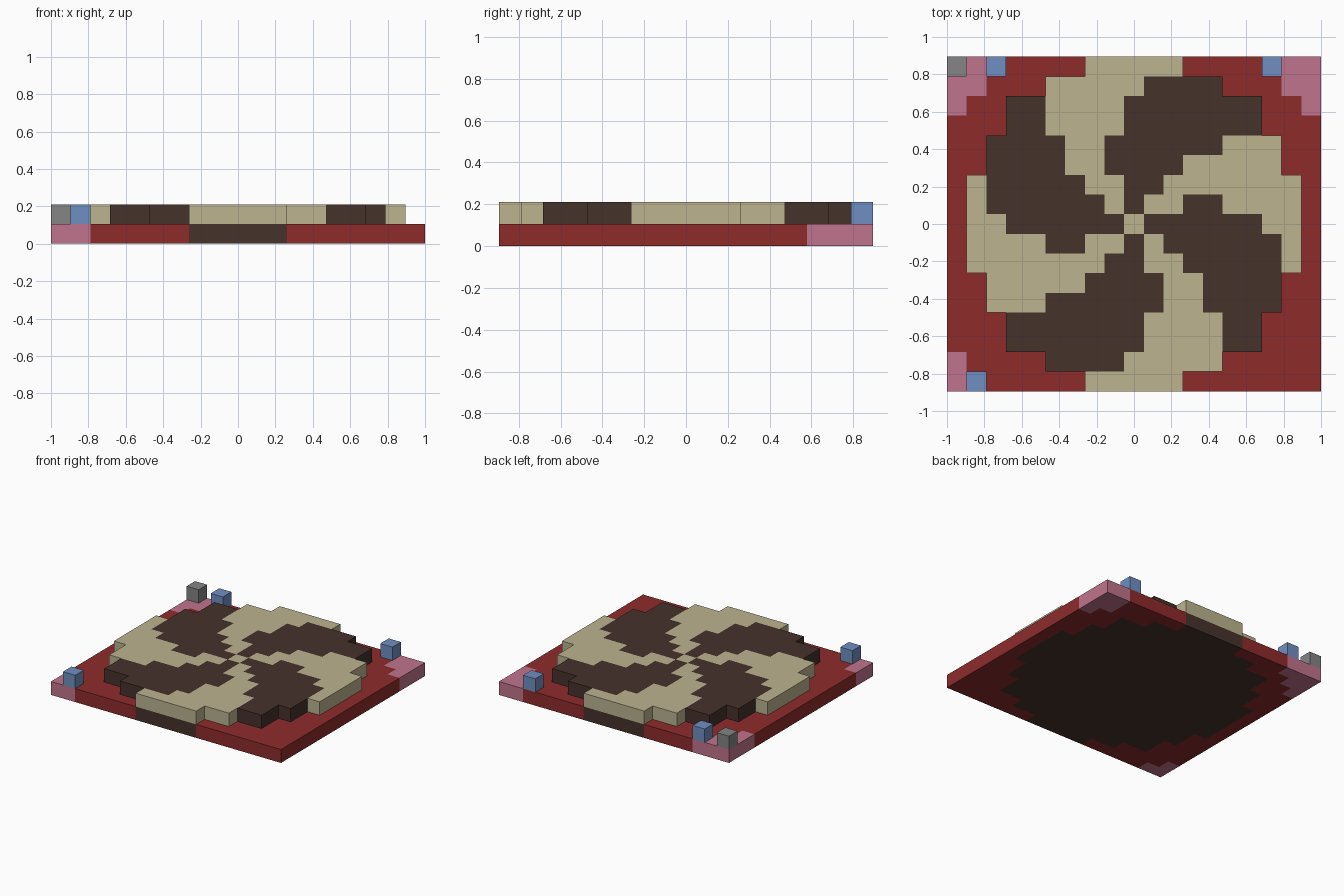
import bpy
import bmesh

CELL = 2 / 19            # the model sits on a 19 x 17 grid of cubes
HALF_X, HALF_Y = 9, 8

if "Cube" in bpy.data.objects:
    bpy.data.objects.remove(bpy.data.objects["Cube"], do_unlink=True)


def make_material(name, rgb):
    """Flat material from an 8-bit colour, stored as linear values."""
    def lin(c):
        c /= 255
        return c / 12.92 if c <= 0.04045 else ((c + 0.055) / 1.055) ** 2.4
    color = (*map(lin, rgb), 1)
    mat = bpy.data.materials.new(name)
    mat.use_nodes = True
    mat.diffuse_color = color
    mat.node_tree.nodes["Principled BSDF"].inputs["Base Color"].default_value = color
    return mat


red = make_material("red", (142, 43, 43))
brown = make_material("dark brown", (70, 50, 43))
cream = make_material("cream", (188, 179, 143))
pink = make_material("pink", (192, 116, 140))
blue = make_material("blue", (112, 143, 193))
grey = make_material("grey", (133, 133, 133))


def slab(name, cells, layer, mat):
    """Closed one-layer slab covering a set of grid cells, walls only on its outline."""
    cells = set(cells)
    bm = bmesh.new()
    cache = {}

    def vert(x, y, z):
        if (x, y, z) not in cache:
            cache[x, y, z] = bm.verts.new(((x - 0.5) * CELL, (y - 0.5) * CELL, z * CELL))
        return cache[x, y, z]

    low, high = layer, layer + 1
    for i, j in sorted(cells):
        ring = [(i, j), (i + 1, j), (i + 1, j + 1), (i, j + 1)]
        bm.faces.new([vert(*p, high) for p in ring])
        bm.faces.new([vert(*p, low) for p in reversed(ring)])
        neighbours = [(i, j - 1), (i + 1, j), (i, j + 1), (i - 1, j)]
        for k, other in enumerate(neighbours):
            if other not in cells:
                a, b = ring[k], ring[(k + 1) % 4]
                bm.faces.new([vert(*a, low), vert(*b, low), vert(*b, high), vert(*a, high)])
    mesh = bpy.data.meshes.new(name)
    bm.to_mesh(mesh)
    bm.free()
    mesh.materials.append(mat)
    obj = bpy.data.objects.new(name, mesh)
    bpy.context.collection.objects.link(obj)
    return obj


# One quarter of the swirl, back row first: x = brown, o = cream
QUARTER = ["ooo", "oxxxx", "xxxxxxx", "xxxxxxx",
           "xxxxxooo", "xxxooooo", "xxooooooo", "xooxxoooo"]
swirl = {"x": set(), "o": {(0, 0)}}
for row, text in enumerate(QUARTER):
    for i, mark in enumerate(text):
        cell = (i, HALF_Y - row)
        for turn in range(4):
            swirl[mark].add(cell)
            cell = (-cell[1], cell[0])

# Raised swirl disc
slab("brown_swirl", swirl["x"], 1, brown)
slab("cream_swirl", swirl["o"], 1, cream)

# Base plate: brown core under the disc, pink corners, red elsewhere
core = swirl["x"] | swirl["o"]
back_right_corner = {(-9, 8), (-8, 8), (-7, 8), (-9, 7), (-8, 7), (-9, 6)}
back_left_corner = {(8, 8), (9, 8), (8, 7), (9, 7), (9, 6)}
front_right_corner = {(-9, -8), (-8, -8), (-9, -7)}
plate = {(i, j) for i in range(-HALF_X, HALF_X + 1) for j in range(-HALF_Y, HALF_Y + 1)}
corners = back_right_corner | back_left_corner | front_right_corner

slab("base_core", core, 0, brown)
slab("base_plate", plate - core - corners, 0, red)
slab("back_right_corner", back_right_corner, 0, pink)
slab("back_left_corner", back_left_corner, 0, pink)
slab("front_right_corner", front_right_corner, 0, pink)

# Small corner blocks
slab("back_right_block", [(-7, 8)], 1, blue)
slab("back_left_block", [(7, 8)], 1, blue)
slab("front_right_block", [(-8, -8)], 1, blue)
slab("grey_block", [(-9, 8)], 1, grey)
